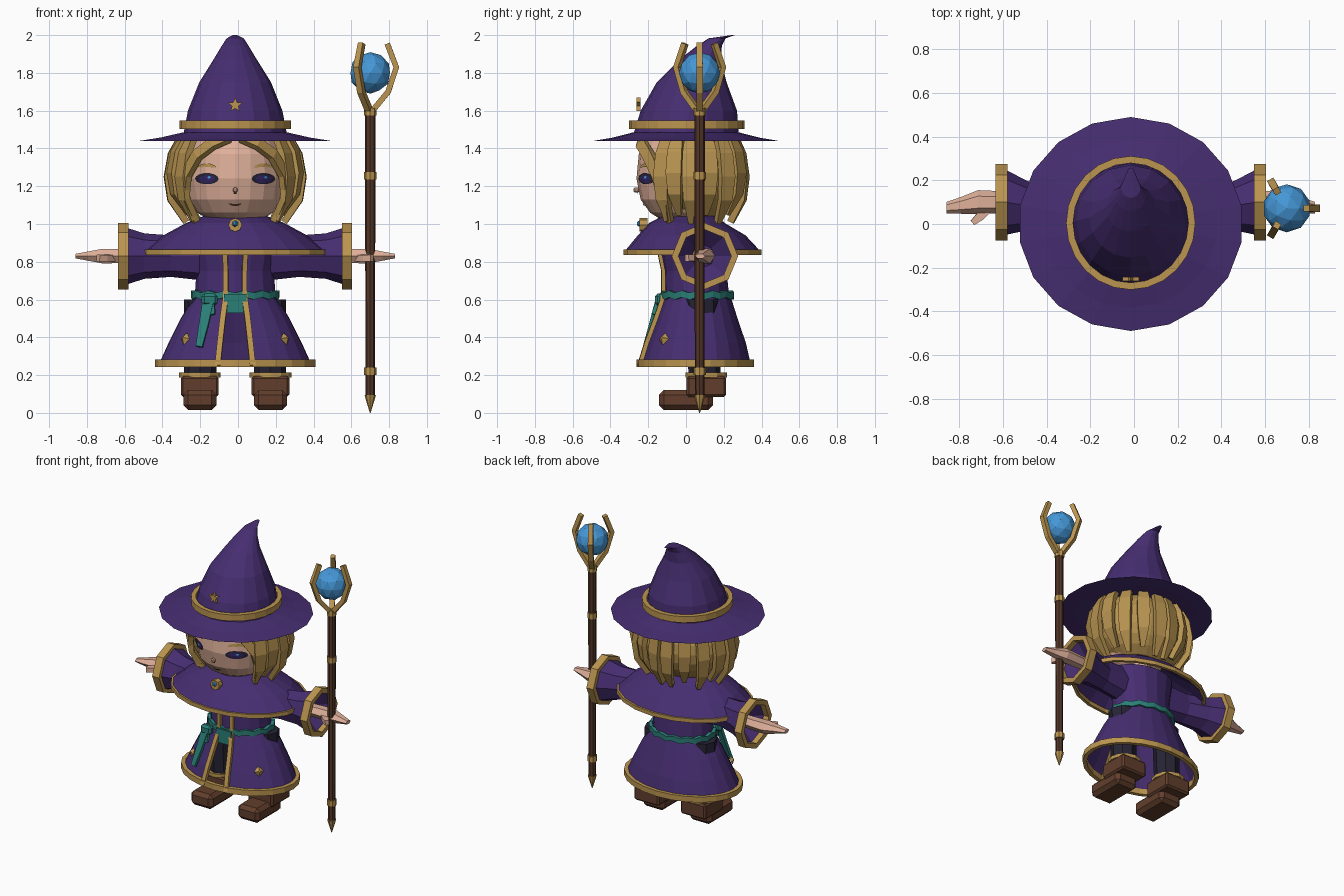
import bpy, bmesh
from math import sin, cos, pi, radians
from mathutils import Matrix, Vector
from mathutils.bvhtree import BVHTree

cube = bpy.data.objects.get("Cube")
if cube:
    bpy.data.objects.remove(cube, do_unlink=True)


def material(name, *rgb):
    m = bpy.data.materials.new(name)
    m.use_nodes = True
    m.diffuse_color = (*rgb, 1)
    m.node_tree.nodes["Principled BSDF"].inputs["Base Color"].default_value = (*rgb, 1)
    return m


PURPLE = material("purple cloth", .062, .027, .165)
GOLD = material("gold trim", .50, .30, .08)
HAIR = material("blond hair", .47, .29, .08)
SKIN = material("skin", .73, .43, .32)
WOOD = material("staff wood", .085, .036, .02)
LEATHER = material("boot leather", .12, .048, .025)
TEAL = material("teal sash", .024, .21, .185)
BLUE = material("orb blue", .06, .31, .68)
DARK = material("dark trousers", .02, .017, .035)
INDIGO = material("eye indigo", .035, .02, .13)

CENTRE = Matrix.Translation((-.015, 0, 0))
SIDES = (("left", Matrix.Identity(4)), ("right", Matrix.Diagonal((-1, 1, 1, 1))))


def finish(name, bm, mat, mtx=Matrix.Identity(4)):
    bm.transform(CENTRE @ mtx)
    bmesh.ops.recalc_face_normals(bm, faces=bm.faces)
    me = bpy.data.meshes.new(name)
    bm.to_mesh(me)
    bm.free()
    me.materials.append(mat)
    ob = bpy.data.objects.new(name, me)
    bpy.context.collection.objects.link(ob)
    return ob


def bridge(bm, rings, closed=True, loop=False, caps=True):
    """Join successive rings of points with quads."""
    vs = [[bm.verts.new(p) for p in r] for r in rings]
    n = len(vs[0])
    for a, b in zip(vs, vs[1:] + (vs[:1] if loop else [])):
        for i in range(n if closed else n - 1):
            j = (i + 1) % n
            bm.faces.new((a[i], a[j], b[j], b[i]))
    if caps and closed and not loop:
        bm.faces.new(vs[0])
        bm.faces.new(vs[-1])


def loft(name, rings, mat, n=18, caps=True, loop=False, gap=0, mtx=Matrix.Identity(4), start=-90):
    """Stack elliptical rings (rx, ry, centre y, z); gap leaves the front open."""
    bm = bmesh.new()
    count = n + 1 if gap else n
    ang = [radians(start + gap + (360 - 2 * gap) * i / n) for i in range(count)]
    bridge(bm, [[(rx * cos(a), cy + ry * sin(a), z) for a in ang] for rx, ry, cy, z in rings],
           not gap, loop, caps)
    return finish(name, bm, mat, mtx)


def band(name, rx, ry, cy, z, w, h, mat=GOLD, **kw):
    """Rectangular hoop around an ellipse."""
    r = [(rx + a * w, ry + a * w, cy, z + b * h) for a, b in ((1, -.5), (1, .5), (-1, .5), (-1, -.5))]
    return loft(name, r, mat, loop=True, **kw)


def sweep(name, pts, widths, thick, mat, core, mtx=Matrix.Identity(4)):
    """Flat strip along a path, its broad side turned away from core."""
    bm, rings = bmesh.new(), []
    pts = [Vector(p) for p in pts]
    for i, p in enumerate(pts):
        t = (pts[min(i + 1, len(pts) - 1)] - pts[max(i - 1, 0)]).normalized()
        out = p - Vector(core)
        out = (out - t * out.dot(t)).normalized()
        side = t.cross(out) * widths[i] / 2
        o = out * thick / 2
        rings.append((p + side + o, p - side + o, p - side - o, p + side - o))
    bridge(bm, rings)
    return finish(name, bm, mat, mtx)


def box(name, centre, size, mat, bevel=0, mtx=Matrix.Identity(4)):
    bm = bmesh.new()
    bmesh.ops.create_cube(bm, size=1)
    bm.transform(Matrix.Translation(centre) @ Matrix.Diagonal((*size, 1)))
    if bevel:
        bmesh.ops.bevel(bm, geom=bm.edges[:], offset=bevel, segments=1, affect='EDGES')
    return finish(name, bm, mat, mtx)


def plate(name, outline, y, depth, mat, mtx=Matrix.Identity(4)):
    """Upright front-facing plate from an x, z outline."""
    bm = bmesh.new()
    bridge(bm, [[(x, y + d, z) for x, z in outline] for d in (0, depth)])
    return finish(name, bm, mat, mtx)


# Hat
loft("hat_brim", [(.27, .27, 0, 1.45), (.4, .385, 0, 1.443), (.515, .49, 0, 1.44),
                  (.4, .385, 0, 1.458), (.28, .28, 0, 1.485)], PURPLE, 18)
loft("hat_cone", [(.275, .28, 0, 1.47), (.25, .255, .015, 1.6), (.19, .185, .03, 1.75),
                  (.115, .11, .075, 1.87), (.07, .065, .125, 1.945), (.045, .045, .165, 1.983),
                  (.012, .008, .25, 2)], PURPLE, 16)
band("hat_band", .28, .29, .005, 1.525, .016, .045, n=24)
plate("hat_star", [(r * sin(i * pi / 5), 1.63 + r * cos(i * pi / 5))
                   for i, r in enumerate([.04, .018] * 5)], -.262, .02, GOLD)

# Head and face
head = loft("head", [(.12, .11, 0, 1.01), (.2, .19, 0, 1.06), (.25, .24, 0, 1.13), (.27, .262, 0, 1.24),
                     (.26, .25, 0, 1.37), (.2, .2, 0, 1.47)], SKIN, 20)
face = BVHTree.FromPolygons([v.co for v in head.data.vertices], [p.vertices for p in head.data.polygons])
loft("neck", [(.1, .1, .02, .95), (.1, .1, .02, 1.04)], SKIN, 10)


def face_patch(name, x, z, w, h, mat, lift, bend=0):
    """Thin painted patch laid on the face."""
    def on_face(px, pz):
        hit = face.ray_cast(Vector((px - .015, -2, pz)), Vector((0, 1, 0)))[0]
        return Vector((px, hit.y - lift, pz))
    bm = bmesh.new()
    mid = bm.verts.new(on_face(x, z + bend))
    rim = []
    for i in range(14):
        c, s = cos(i * pi / 7), sin(i * pi / 7)
        rim.append(bm.verts.new(on_face(x + w / 2 * c, z + h / 2 * s + bend * (1 - c * c))))
    for i in range(14):
        bm.faces.new((mid, rim[i], rim[(i + 1) % 14]))
    return finish(name, bm, mat)


for s in (-1, 1):
    tag = "left" if s > 0 else "right"
    face_patch(tag + "_eye", s * .15, 1.24, .125, .06, DARK, .005)
    face_patch(tag + "_iris", s * .15, 1.237, .085, .042, INDIGO, .008)
    face_patch(tag + "_eye_glint", s * .15 + .012, 1.247, .016, .014, BLUE, .0095)
    face_patch(tag + "_eyebrow", s * .15, 1.3, .1, .02, HAIR, .008, .012)
face_patch("mouth", 0, 1.108, .07, .012, WOOD, .006, -.008)
box("nose", (0, -.262, 1.18), (.025, .03, .025), SKIN, .006)
face_patch("nose_shade", 0, 1.163, .02, .008, WOOD, .009)

# Hair: rounded cap open at the face, with overlapping locks
bm = bmesh.new()
bmesh.ops.create_uvsphere(bm, u_segments=20, v_segments=12, radius=1)
bm.transform(Matrix.Translation((0, .04, 1.27)) @ Matrix.Diagonal((.335, .26, .26, 1)))
bmesh.ops.delete(bm, geom=[f for f in bm.faces if f.calc_center_median().y < -.08], context='FACES')
finish("hair_cap", bm, HAIR)
LOCK = [(.80, 1.46), (.94, 1.37), (1, 1.25), (.95, 1.13), (.72, 1.01)]
for tag, m in SIDES:
    for k, deg in enumerate((-38, -22, -4, 18, 40, 62, 82)):
        a, drop = radians(deg), .05 * (k % 2)
        pts = [(.36 * f * cos(a), .04 + .275 * f * sin(a), z + drop * (1.46 - z) * 2) for f, z in LOCK]
        sweep(f"{tag}_hair_lock_{k + 1}", pts, (.06, .08, .085, .07, .025), .035, HAIR, (0, .04, 1.25), m)
    sweep(tag + "_fringe", [(.03, -.225, 1.46), (.12, -.235, 1.425), (.2, -.2, 1.365), (.26, -.15, 1.26),
                            (.27, -.12, 1.13), (.22, -.1, 1.02)],
          (.05, .06, .06, .06, .05, .02), .035, HAIR, (0, .04, 1.25), m)

# Cape
loft("cape", [(.16, .14, .02, 1.045), (.26, .2, .005, 1.005), (.38, .285, .03, .94), (.485, .36, .035, .855)],
     PURPLE, 20, caps=False)
band("cape_trim", .478, .355, .035, .85, .01, .028, n=20)
plate("brooch", [(.036 * cos(i * pi / 4), .995 + .036 * sin(i * pi / 4)) for i in range(8)], -.245, .04, GOLD)
bm = bmesh.new()
bmesh.ops.create_icosphere(bm, subdivisions=1, radius=.018,
                           matrix=Matrix.Translation((0, -.245, 1.002)))
finish("brooch_gem", bm, BLUE)

# Robe body and skirt, open at the front
SKIRT = [(.215, .175, .06, .62), (.29, .215, .058, .5), (.355, .262, .055, .37), (.41, .295, .05, .25)]
loft("robe_body", [(.215, .175, .055, .6), (.205, .165, .05, .75), (.24, .18, .04, .93)], PURPLE, 16)
loft("skirt", SKIRT, PURPLE, 20, gap=13)
band("skirt_trim", .41, .297, .05, .262, .014, .04, n=24)
sash = band("sash", .222, .182, .06, .618, .012, .036, TEAL, n=28)
for i, v in enumerate(sash.data.vertices):
    v.co.z += .012 * (i % 2)
for tag, m in SIDES:
    a = radians(-77)
    sweep(tag + "_skirt_edge", [(rx * cos(a), cy + ry * sin(a) - .008, z) for rx, ry, cy, z in SKIRT],
          [.03] * 4, .025, GOLD, (0, .4, .5), m)
    sweep(tag + "_robe_edge", [(.05, -.12, .62), (.05, -.12, .75), (.055, -.145, .87)],
          [.026] * 3, .02, GOLD, (0, .4, .7), m)
    # Diamond ornament on the skirt
    bm = bmesh.new()
    bmesh.ops.create_icosphere(bm, subdivisions=1, radius=1)
    bm.clear()
    bmesh.ops.create_cone(bm, segments=4, radius1=.034, radius2=.008, depth=.02, cap_ends=True)
    finish(tag + "_skirt_diamond", bm, GOLD, m @ Matrix.Translation((.27, -.122, .395))
           @ Matrix.Rotation(radians(50), 4, 'Z') @ Matrix.Rotation(radians(70), 4, 'X'))
box("sash_front", (0, -.135, .58), (.12, .015, .1), TEAL)
box("sash_knot", (-.135, -.14, .6), (.085, .05, .065), TEAL, .015)
sweep("sash_tail", [(-.14, -.145, .6), (-.165, -.18, .47), (-.19, -.215, .35)], (.06, .05, .035),
      .02, TEAL, (0, .4, .5))
sweep("sash_short_tail", [(-.13, -.145, .59), (-.12, -.17, .52)], (.04, .03), .02, TEAL, (0, .4, .5))

# Legs, boots, arms and hands
for tag, m in SIDES:
    loft(tag + "_leg", [(.085, .085, .1, .18), (.085, .09, .08, .6)], DARK, 8,
         mtx=m @ Matrix.Translation((.185, 0, 0)))
    box(tag + "_boot_shaft", (.187, .108, .14), (.2, .21, .11), LEATHER, .012, m)
    box(tag + "_boot_foot", (.187, 0, .068), (.175, .285, .105), LEATHER, .025, m)
    band(tag + "_boot_trim", .098, .098, .108, .2, .012, .025, n=12, mtx=m @ Matrix.Translation((.187, 0, 0)))
    arm = m @ Matrix.Translation((0, 0, .83)) @ Matrix.Rotation(pi / 2, 4, 'Y')
    loft(tag + "_sleeve", [(.13, .09, .05, .16), (.11, .09, .06, .34), (.12, .115, .085, .48),
                           (.15, .15, .1, .575)], PURPLE, 8, caps=False, mtx=arm)
    loft(tag + "_sleeve_lining", [(.15, .15, .1, .59), (.06, .06, .09, .5)], PURPLE, 8, caps=False, mtx=arm)
    band(tag + "_cuff", .158, .158, .1, .592, .018, .055, n=8, mtx=arm)
    loft(tag + "_hand", [(.04, .045, .095, .48), (.043, .052, .1, .63), (.045, .055, .1, .7),
                         (.028, .038, .085, .78), (.014, .026, .075, .845)], SKIN, 6, mtx=arm)
    sweep(tag + "_thumb", [(.65, .08, .82), (.69, .035, .82), (.725, .005, .82)], (.045, .04, .025), .035,
          SKIN, (.7, .04, .5), m)

# Staff
staff = Matrix.Translation((.715, .072, 0))


def turned(name, rings, mat):
    return loft(name, [(r, r, 0, z) for r, z in rings], mat, 8, mtx=staff)


turned("staff_shaft", [(.025, .08), (.028, 1.6)], WOOD)
turned("staff_point", [(.002, 0), (.025, .075), (.03, .095)], GOLD)
for k, z in enumerate((.22, 1.255, 1.595)):
    turned(f"staff_band_{k + 1}", [(.033, z - .02), (.033, z + .02)], GOLD)
for k in range(3):
    sweep(f"staff_prong_{k + 1}", [(.012, 0, 1.6), (.095, 0, 1.70), (.138, 0, 1.83), (.09, 0, 1.955)],
          (.034, .034, .034, .03), .03, GOLD, (0, .001, 1.8), staff @ Matrix.Rotation(k * 2 * pi / 3, 4, 'Z'))
bm = bmesh.new()
bmesh.ops.create_icosphere(bm, subdivisions=2, radius=.11)
finish("staff_orb", bm, BLUE, staff @ Matrix.Translation((0, 0, 1.8)))
